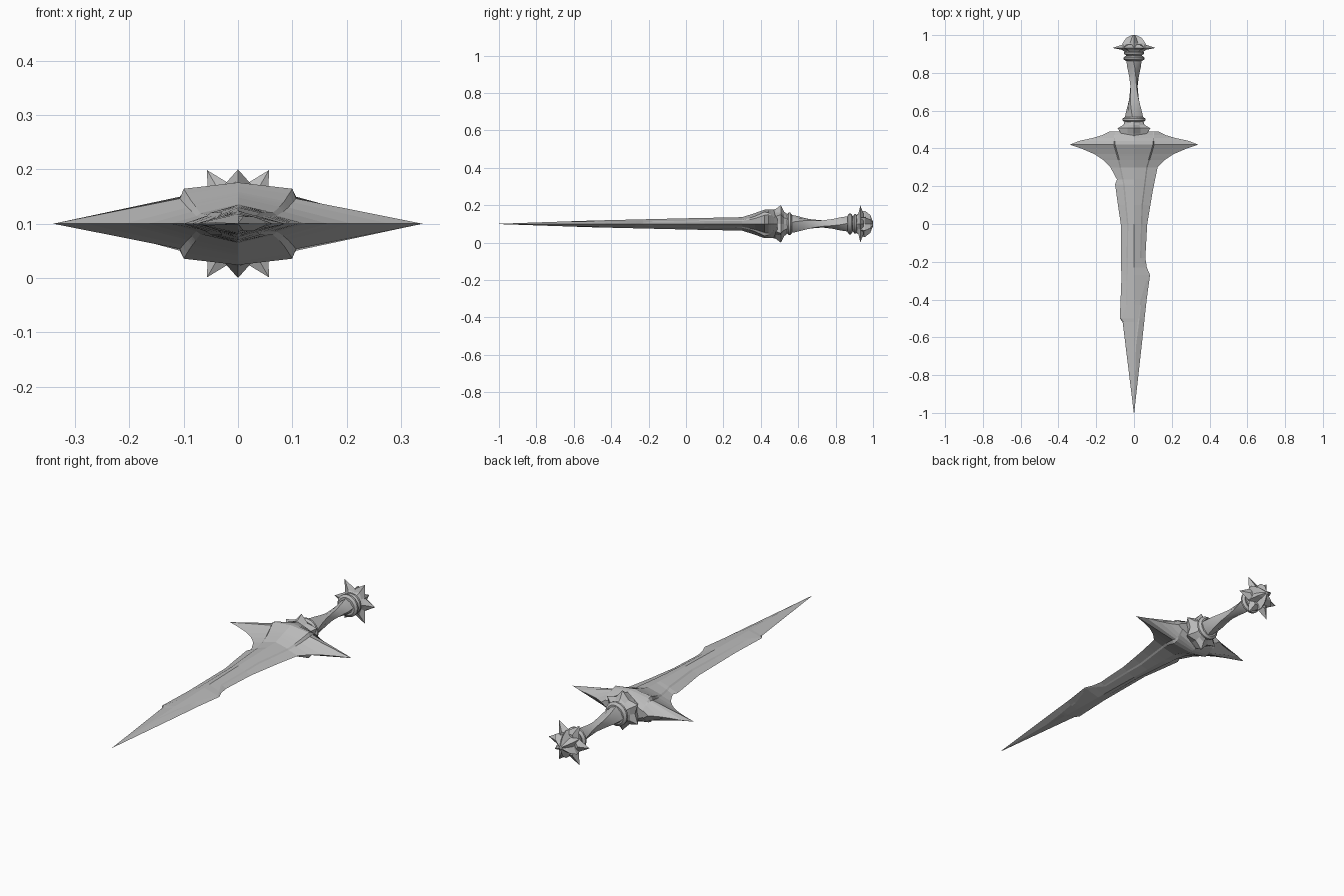
import bpy, bmesh, math

MID = 0.1  # height of the sword's central plane

cube = bpy.data.objects.get("Cube")
if cube:
    bpy.data.objects.remove(cube)

steel = bpy.data.materials.new("grey steel")
steel.use_nodes = True
grey = (0.5, 0.5, 0.5, 1)
steel.diffuse_color = grey
steel.node_tree.nodes["Principled BSDF"].inputs["Base Color"].default_value = grey


def loft(name, rings, smooth=None):
    """Skin a list of equal-length rings and cap both ends."""
    bm = bmesh.new()
    loops = [[bm.verts.new(p) for p in ring] for ring in rings]
    n = len(loops[0])
    for a, b in zip(loops, loops[1:]):
        for i in range(n):
            j = (i + 1) % n
            bm.faces.new((a[i], a[j], b[j], b[i]))
    bm.faces.new(loops[0])
    bm.faces.new(loops[-1])
    bmesh.ops.remove_doubles(bm, verts=bm.verts, dist=0.0002)
    bmesh.ops.triangulate(bm, faces=[f for f in bm.faces if len(f.verts) > 4])
    bmesh.ops.recalc_face_normals(bm, faces=bm.faces)
    mesh = bpy.data.meshes.new(name)
    bm.to_mesh(mesh)
    bm.free()
    mesh.materials.append(steel)
    obj = bpy.data.objects.new(name, mesh)
    bpy.context.collection.objects.link(obj)
    if smooth:
        bpy.ops.object.select_all(action='DESELECT')
        obj.select_set(True)
        bpy.context.view_layer.objects.active = obj
        bpy.ops.object.shade_smooth_by_angle(angle=math.radians(smooth))
    return obj


def star_loft(name, profile, points=6, turn=0.0, twist=0.0, smooth=None):
    """Loft star rings along y; profile holds (y, outer radius, inner radius)."""
    rings = []
    for k, (y, outer, inner) in enumerate(profile):
        ring = []
        for i in range(2 * points):
            a = math.radians(turn + twist * k) + math.pi * i / points
            r = inner if i % 2 else outer
            ring.append((r * math.cos(a), y, MID + r * math.sin(a)))
        rings.append(ring)
    return loft(name, rings, smooth)


def sample(keys, y):
    """Linear interpolation through (y, value) keys with ascending y."""
    if y <= keys[0][0]:
        return keys[0][1]
    for (y0, v0), (y1, v1) in zip(keys, keys[1:]):
        if y <= y1:
            return v0 + (v1 - v0) * (y - y0) / (y1 - y0)
    return keys[-1][1]


# Blade and guard: outline, raised core border and ridge height along y
guard = [(.3, .125), (.34, .165), (.37, .21), (.4, .28), (.42, .34),
         (.44, .29), (.455, .22), (.47, .17), (.49, .13)]
left_edge = [(-1, .001), (-.52, .06), (-.5, .075), (-.3, .067), (0, .07),
             (.1, .085), (.21, .1), (.235, .09)] + guard
right_edge = [(-1, .001), (-.65, .04), (-.4, .067), (-.27, .085), (-.23, .068),
              (-.18, .06), (0, .07), (.18, .1)] + guard
left_core = [(-1, .0005), (-.52, .05), (-.5, .067), (-.43, .035), (0, .03),
             (.21, .05), (.35, .08), (.42, .1)]
right_core = [(-1, .0003), (-.65, .003), (-.4, .035), (-.27, .075), (-.23, .055),
              (-.18, .032), (.1, .04), (.3, .065), (.42, .1)]
ridge = [(-1, .001), (-.5, .018), (0, .03), (.3, .036), (.36, .055),
         (.42, .076), (.47, .076), (.49, .06)]
groove = [(-.5, 1), (-.42, .72), (.42, .72), (.47, 1)]

stations = sorted({y for keys in (left_edge, right_edge, left_core, right_core, ridge)
                   for y, v in keys})


def half_section(y, edge_keys, core_keys, side):
    """Upper points of one side, running from the cutting edge to the core."""
    edge, core, h = (sample(k, y) for k in (edge_keys, core_keys, ridge))
    z_core = min(h, 1.2 * h * (1 - core / edge))
    lip = core + min(.007, .4 * (edge - core))
    z_lip = min(z_core * sample(groove, y), z_core)
    return [(side * edge, 0), (side * lip, z_lip), (side * core, z_core)]


rings = []
for y in stations:
    left = half_section(y, left_edge, left_core, -1)
    right = half_section(y, right_edge, right_core, 1)
    top = left + [(0, sample(ridge, y))] + right[::-1]
    section = top + [(x, -z) for x, z in top[-2:0:-1]]
    rings.append([(x, y, MID + z) for x, z in section])
loft("blade_and_guard", rings)

# Six-pointed collar behind the guard, with a point facing straight up
star_loft("collar", [(.44, .07, .06), (.48, .08, .07), (.507, .1, .07),
                     (.525, .065, .055), (.55, .046, .046)], turn=30)

# Twisted waisted grip
waist = [(.54, .05), (.58, .047), (.63, .037), (.68, .028), (.73, .023),
         (.78, .027), (.83, .036), (.88, .043), (.92, .04)]
star_loft("grip", [(y, r, r * .84) for y, r in waist], points=4, twist=14, smooth=35)


# Ring mouldings at both ends of the grip
def moulding(name, y, r, w):
    star_loft(name, [(y - w, r * .8, r * .8), (y - w / 3, r, r),
                     (y + w / 3, r, r), (y + w, r * .8, r * .8)], points=8, smooth=30)


moulding("front_ring", .553, .06, .014)
moulding("rear_ring", .877, .056, .013)
moulding("pommel_ring", .905, .052, .012)

# Star pommel and the rosette of petals on its end
star_loft("pommel_star", [(.905, .04, .04), (.922, .065, .05), (.932, .114, .064),
                          (.95, .06, .05)])
star_loft("pommel_rosette", [(.93, .065, .055), (.957, .07, .042), (.985, .048, .024),
                             (1, .012, .008)], turn=30)
